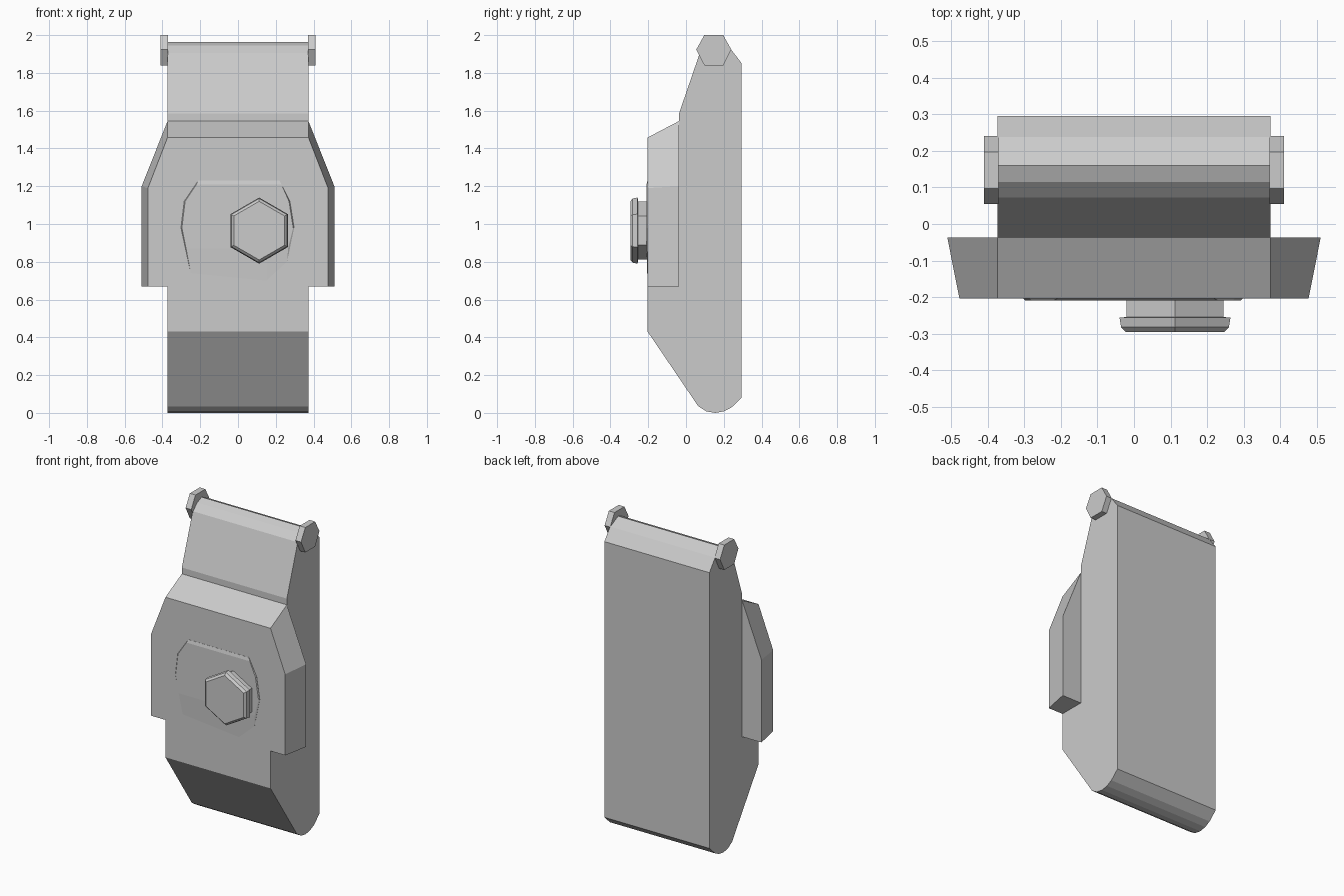
import bpy, bmesh
from math import sin, cos, pi

if "Cube" in bpy.data.objects:
    bpy.data.objects.remove(bpy.data.objects["Cube"])


def loft(name, rings):
    """Skin matching rings of points and cap both ends."""
    bm = bmesh.new()
    vs = [[bm.verts.new(p) for p in ring] for ring in rings]
    n = len(rings[0])
    for a, b in zip(vs, vs[1:]):
        for i in range(n):
            j = (i + 1) % n
            bm.faces.new((a[i], a[j], b[j], b[i]))
    bm.faces.new(vs[0])
    bm.faces.new(vs[-1])
    bmesh.ops.recalc_face_normals(bm, faces=bm.faces)
    mesh = bpy.data.meshes.new(name)
    bm.to_mesh(mesh)
    bm.free()
    ob = bpy.data.objects.new(name, mesh)
    bpy.context.collection.objects.link(ob)
    return ob


def side_prism(name, profile, x0, x1):
    return loft(name, [[(x, y, z) for y, z in profile] for x in (x0, x1)])


def mirror_x(ob):
    ob.modifiers.new("mirror", 'MIRROR').use_axis[0] = True


def hexagon(cx, cz, r, y):
    return [(cx + r * sin(i * pi / 3), y, cz + r * cos(i * pi / 3)) for i in range(6)]


# Main body with rounded foot, stepped front and rounded top
body = [(-0.203, 0.43), (0.065, 0.035), (0.108, 0.008), (0.155, 0), (0.2, 0.008),
        (0.24, 0.028), (0.295, 0.08), (0.295, 1.85), (0.238, 1.925), (0.16, 1.963),
        (0.115, 1.945), (0.073, 1.905), (-0.037, 1.585), (-0.037, 1.545), (-0.203, 1.458)]
side_prism("body", body, -0.373, 0.373)

# Side wings, tapering towards the front
back = [(0.373, 1.545), (0.51, 1.2), (0.51, 0.67), (0.373, 0.67)]
front = [(0.373, 1.458), (0.477, 1.19), (0.477, 0.67), (0.373, 0.67)]
wing = loft("side_wing", [[(x, -0.037, z) for x, z in back],
                          [(x, -0.203, z) for x, z in front]])
mirror_x(wing)

# Hexagonal pin heads at the top corners
pin = [(0.097, 2.0), (0.197, 2.0), (0.24, 1.923), (0.197, 1.84), (0.097, 1.84), (0.054, 1.923)]
mirror_x(side_prism("pin_head", pin, 0.37, 0.41))

# Shallow boss on the front face
edge = [(-0.21, 1.23), (0.22, 1.23), (0.275, 1.12), (0.297, 0.98), (0.26, 0.8),
        (0.15, 0.7), (-0.25, 0.74), (-0.302, 0.98), (-0.285, 1.12)]
top = [(-0.22, 1.21), (0.23, 1.21), (0.27, 1.12), (0.292, 0.98), (0.265, 0.87),
       (0.15, 0.87), (-0.275, 0.87), (-0.297, 0.98), (-0.28, 1.12)]
loft("front_boss", [[(x, -0.2, z) for x, z in edge],
                    [(x, -0.204, z) for x, z in edge],
                    [(x, -0.209, z) for x, z in top]])

# Bolt: narrow shank, wider chamfered head
cx, cz = 0.112, 0.965
loft("bolt", [hexagon(cx, cz, r, y) for r, y in
              [(0.153, -0.2), (0.153, -0.254), (0.175, -0.256), (0.17, -0.282), (0.155, -0.295)]])
